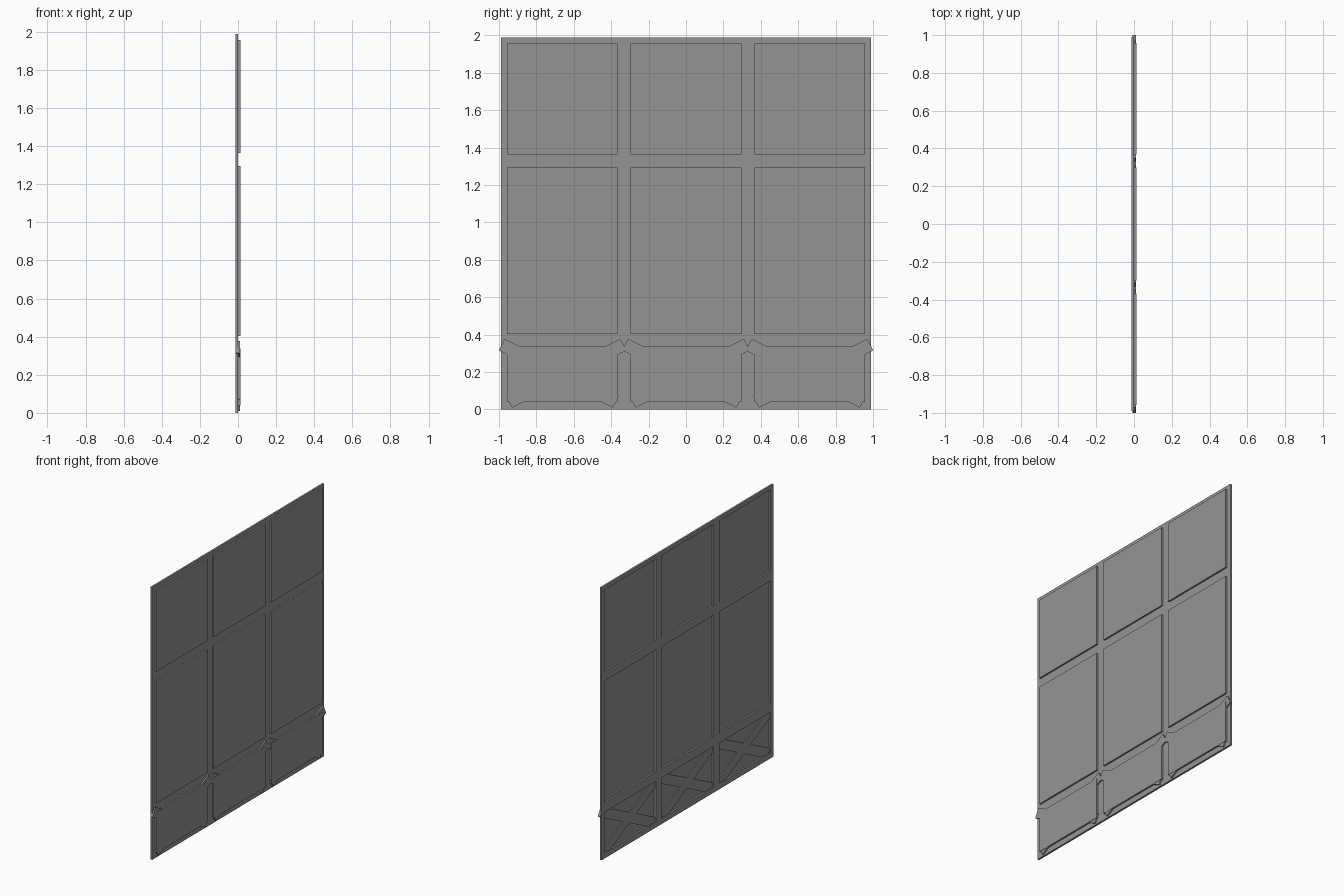
import bpy
import math

cube = bpy.data.objects.get("Cube")
if cube:
    bpy.data.objects.remove(cube, do_unlink=True)

grey = bpy.data.materials.new("plain_grey")
grey.use_nodes = True
COLOUR = (0.3, 0.3, 0.3, 1)
grey.diffuse_color = COLOUR
for node in grey.node_tree.nodes:
    if node.type == 'BSDF_PRINCIPLED':
        node.inputs["Base Color"].default_value = COLOUR


def box(name, x, y, z, tilt=0):
    """Box from (min, max) ranges, optionally tilted about the x axis."""
    ranges = (x, y, z)
    bpy.ops.mesh.primitive_cube_add(size=1, location=[sum(r) / 2 for r in ranges])
    ob = bpy.context.object
    ob.name = name
    for v in ob.data.vertices:
        for i, r in enumerate(ranges):
            v.co[i] *= r[1] - r[0]
    ob.rotation_euler.x = tilt
    ob.data.materials.append(grey)
    return ob


# Depth layers: timber frame at the back, boards at the front, braces between
FRAME = (-0.013, 0.001)
BOARD = (0.0, 0.013)
BRACE = (-0.007, 0.011)
HALF, TOP = 0.99, 1.987

posts = [(-HALF, -0.957), (-0.367, -0.298), (0.298, 0.367), (0.957, HALF)]
rails = [(0, 0.04), (0.337, 0.404), (1.294, 1.363), (1.957, TOP)]

# Upright posts over the full height
for n, span in enumerate(posts):
    box(f"post_{n + 1}", FRAME, span, (0, TOP))

# Horizontal rails fitted between the posts, and boards filling each opening
for row in range(4):
    for bay in range(3):
        y = (posts[bay][1], posts[bay + 1][0])
        box(f"rail_{row + 1}_{bay + 1}", FRAME, y, rails[row])
        if row < 3:
            z = (rails[row][1], rails[row + 1][0])
            box(f"board_{row + 1}_{bay + 1}", BOARD, y, z)

# Crossed braces in the bottom row, their ends running past the openings
low_y, low_z, high_y, high_z = -0.285, 0.04, 0.325, 0.346
length = math.hypot(high_y - low_y, high_z - low_z)
angle = math.atan2(high_z - low_z, high_y - low_y)
mid_z = (low_z + high_z) / 2
for bay, centre in enumerate((-0.66, 0, 0.66)):
    for side, name in ((1, "rising"), (-1, "falling")):
        mid_y = centre + side * (low_y + high_y) / 2
        box(f"{name}_brace_{bay + 1}", BRACE,
            (mid_y - length / 2, mid_y + length / 2),
            (mid_z - 0.035, mid_z + 0.035), side * angle)
